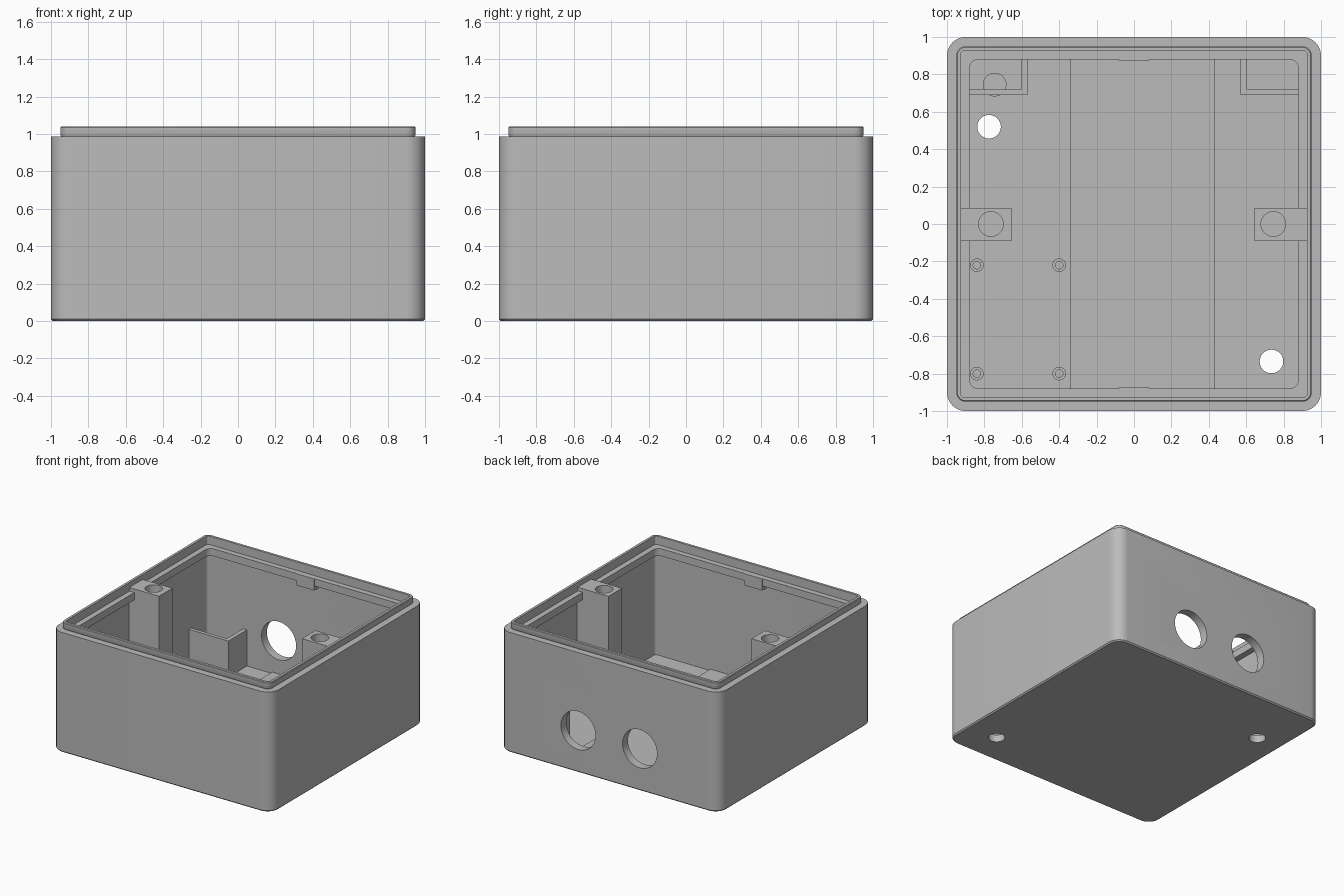
import bpy, bmesh, math

cube = bpy.data.objects.get("Cube")
if cube:
    bpy.data.objects.remove(cube, do_unlink=True)

# Single plastic colour
grey = bpy.data.materials.new("grey_plastic")
grey.use_nodes = True
COLOUR = (0.5, 0.5, 0.5, 1)
grey.diffuse_color = COLOUR
grey.node_tree.nodes["Principled BSDF"].inputs["Base Color"].default_value = COLOUR


def make(name, bm):
    bmesh.ops.recalc_face_normals(bm, faces=bm.faces)
    mesh = bpy.data.meshes.new(name)
    bm.to_mesh(mesh)
    bm.free()
    mesh.materials.append(grey)
    obj = bpy.data.objects.new(name, mesh)
    bpy.context.collection.objects.link(obj)
    return obj


def activate(obj):
    bpy.ops.object.select_all(action="DESELECT")
    obj.select_set(True)
    bpy.context.view_layer.objects.active = obj


def smooth(obj):
    activate(obj)
    bpy.ops.object.shade_smooth_by_angle(angle=math.radians(30))


def box(name, x0, x1, y0, y1, z0, z1):
    bm = bmesh.new()
    bmesh.ops.create_cube(bm, size=1)
    for v in bm.verts:
        v.co = (x1 if v.co.x > 0 else x0, y1 if v.co.y > 0 else y0,
                z1 if v.co.z > 0 else z0)
    return make(name, bm)


def cylinder(name, x, y, z, radius, depth, along_y=False):
    bm = bmesh.new()
    bmesh.ops.create_cone(bm, cap_ends=True, segments=48, radius1=radius,
                          radius2=radius, depth=depth)
    obj = make(name, bm)
    obj.location = (x, y, z)
    if along_y:
        obj.rotation_euler.x = math.pi / 2
    return obj


def cut(obj, cutter):
    cutter.hide_render = True
    mod = obj.modifiers.new("cut", "BOOLEAN")
    mod.operation = "DIFFERENCE"
    mod.solver = "EXACT"
    mod.object = cutter
    activate(obj)
    bpy.ops.object.modifier_apply(modifier=mod.name)
    bpy.data.objects.remove(cutter, do_unlink=True)


def rounded_loop(bm, half, radius, z, steps=8):
    loop = []
    for corner in range(4):
        base = corner * math.pi / 2
        cx = (half - radius) * (1 if corner in (0, 3) else -1)
        cy = (half - radius) * (1 if corner < 2 else -1)
        for i in range(steps + 1):
            a = base + i / steps * math.pi / 2
            loop.append(bm.verts.new((cx + radius * math.cos(a),
                                      cy + radius * math.sin(a), z)))
    return loop


# Enclosure: one rounded-square loft up the outside, over the lip, down inside
WALL, FLOOR = 0.93, 0.06
profile = [(0.99, 0.09, 0), (1, 0.1, 0.01), (1, 0.1, 0.985),
           (0.945, 0.045, 0.985), (0.95, 0.05, 0.995), (0.95, 0.05, 1.035),
           (0.945, 0.045, 1.04), (0.925, 0.015, 1.04), (0.925, 0.015, 0.97),
           (0.88, 0.05, 0.97), (0.88, 0.05, 0.91), (WALL, 0.02, 0.91),
           (WALL, 0.02, FLOOR)]
bm = bmesh.new()
loops = [rounded_loop(bm, *p) for p in profile]
for low, high in zip(loops, loops[1:]):
    n = len(low)
    for i in range(n):
        j = (i + 1) % n
        bm.faces.new((low[i], low[j], high[j], high[i]))
bm.faces.new(loops[0])
bm.faces.new(loops[-1])
shell = make("enclosure", bm)

# Cable holes in the back wall, mounting holes in the floor
for x in (-0.28, 0.28):
    cut(shell, cylinder("cable_cutter", x, 0.96, 0.345, 0.157, 0.3, True))
for x, y in ((-0.775, 0.52), (0.735, -0.735)):
    cut(shell, cylinder("mount_cutter", x, y, 0.03, 0.063, 0.2))
smooth(shell)

# Raised centre strip of the floor
box("floor_strip", -0.34, 0.43, -WALL, WALL, FLOOR - 0.01, FLOOR + 0.012)

# Screw pillars on the side walls
for name, x0, x1, hx in (("right_pillar", -WALL, -0.655, -0.765),
                         ("left_pillar", 0.645, WALL, 0.745)):
    pillar = box(name, x0, x1, -0.09, 0.085, FLOOR - 0.01, 1.0)
    cut(pillar, cylinder("screw_cutter", hx, 0, 0.9, 0.066, 0.6))
    smooth(pillar)

# Open corner pockets at the back
for name, s in (("right", -1), ("left", 1)):
    xs = sorted((s * 0.57, s * WALL))
    box(name + "_pocket_front", *xs, 0.69, 0.72, FLOOR - 0.01, 0.357)
    xs = sorted((s * 0.57, s * 0.605))
    box(name + "_pocket_side", *xs, 0.72, WALL, FLOOR - 0.01, 0.357)
smooth(cylinder("pocket_boss", -0.745, 0.745, FLOOR + 0.02, 0.063, 0.06))

# Hollow standoffs for a circuit board
for x in (-0.84, -0.4):
    for y in (-0.8, -0.22):
        post = cylinder("standoff", x, y, FLOOR + 0.035, 0.036, 0.09)
        cut(post, cylinder("standoff_cutter", x, y, FLOOR + 0.07, 0.02, 0.1))
        smooth(post)

# Small catches under the inner flange, front and back
for name, s in (("front_catch", -1), ("back_catch", 1)):
    ys = sorted((s * 0.875, s * WALL))
    box(name, -0.08, 0.08, *ys, 0.875, 0.97)
